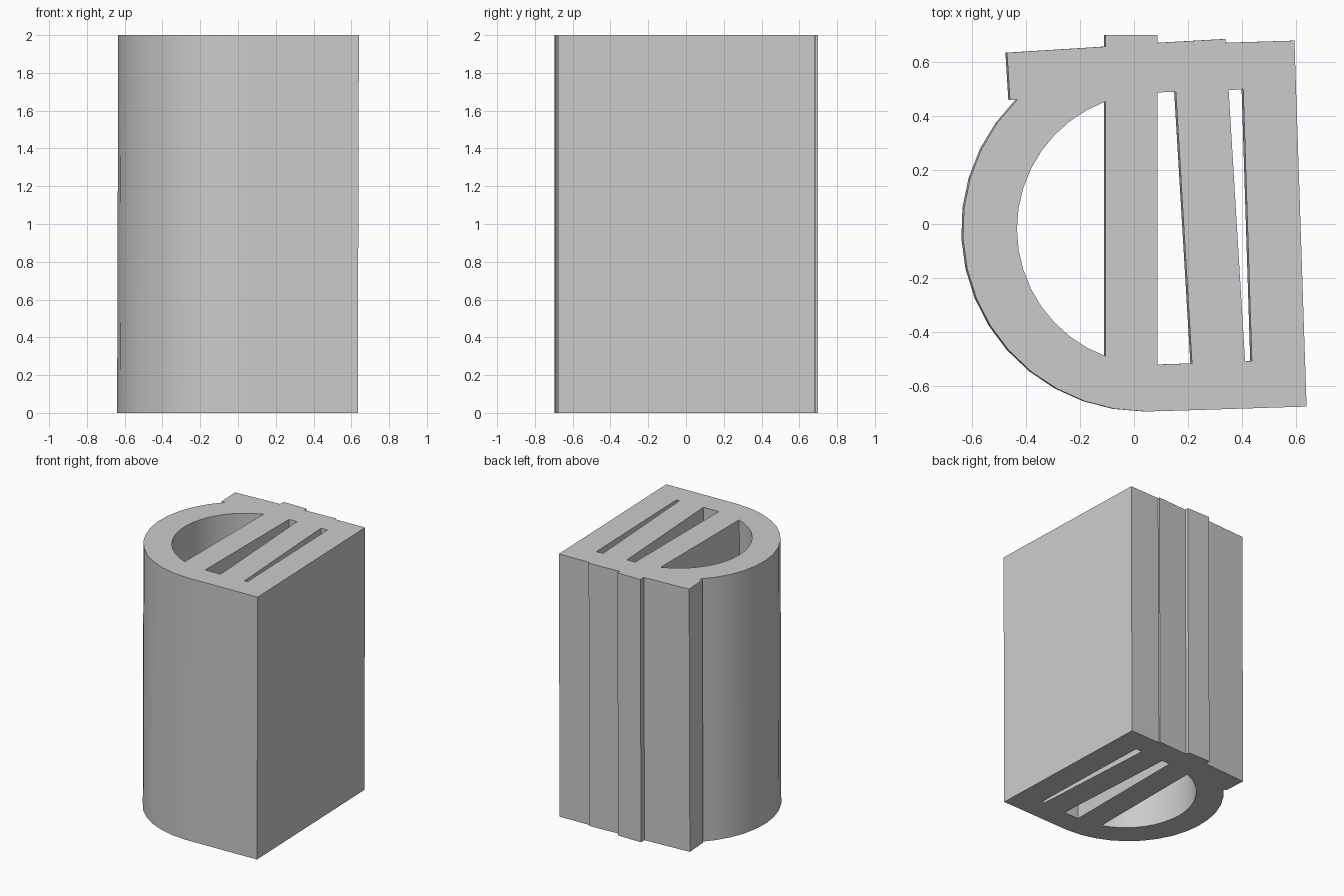
import bpy
from math import cos, sin, radians, acos, degrees, asin

cube = bpy.data.objects.get("Cube")
if cube:
    bpy.data.objects.remove(cube, do_unlink=True)

HEIGHT = 2.0
LEAN = 0.003  # slight sideways lean of the walls

grey = bpy.data.materials.new("plain grey")
grey.use_nodes = True
colour = (0.6, 0.6, 0.6, 1)
grey.diffuse_color = colour
grey.node_tree.nodes["Principled BSDF"].inputs["Base Color"].default_value = colour


def arc(cx, cy, r, start, end, steps):
    """Points on a circular arc, angles in degrees."""
    angles = [radians(start + (end - start) * i / steps) for i in range(steps + 1)]
    return [(cx + r * cos(a), cy + r * sin(a)) for a in angles]


# Outer wall: round front and side, straight side, stepped back
outline = arc(0.037, -0.02, 0.675, 134.5, 270, 14) + [
    (0.1, -0.694), (0.637, -0.677), (0.592, 0.68),
    (0.337, 0.672), (0.337, 0.686), (0.085, 0.672), (0.085, 0.70),
    (-0.108, 0.70), (-0.108, 0.658), (-0.474, 0.635), (-0.463, 0.46)]

# Openings: half-round chamber and two tapering slots
chamber = arc(0.067, -0.018, 0.504, 110.3, 249.7, 16)
wide_slot = [(0.085, 0.488), (0.152, 0.49), (0.212, -0.517), (0.085, -0.521)]
narrow_slot = [(0.348, 0.496), (0.402, 0.5), (0.434, -0.508), (0.409, -0.51)]

# Filled outline with holes, extruded to full height
curve = bpy.data.curves.new("slotted_column", "CURVE")
curve.dimensions = "2D"
curve.fill_mode = "BOTH"
curve.extrude = HEIGHT / 2
for points in (outline, chamber, wide_slot, narrow_slot):
    spline = curve.splines.new("POLY")
    spline.points.add(len(points) - 1)
    for p, (x, y) in zip(spline.points, points):
        p.co = (x, y, 0, 1)
    spline.use_cyclic_u = True

column = bpy.data.objects.new("slotted_column", curve)
bpy.context.collection.objects.link(column)
bpy.ops.object.select_all(action="DESELECT")
column.select_set(True)
bpy.context.view_layer.objects.active = column
bpy.ops.object.convert(target="MESH")
column = bpy.context.object
mesh = column.data
for v in mesh.vertices:
    v.co.x += LEAN * v.co.z
    v.co.z += HEIGHT / 2
mesh.materials.clear()
mesh.materials.append(grey)

# Weld the caps to the walls and soften only the curved walls
bpy.ops.object.mode_set(mode="EDIT")
bpy.ops.mesh.select_all(action="SELECT")
bpy.ops.mesh.remove_doubles(threshold=0.0005)
bpy.ops.mesh.normals_make_consistent(inside=False)
bpy.ops.object.mode_set(mode="OBJECT")
bpy.ops.object.shade_smooth_by_angle(angle=radians(25))
